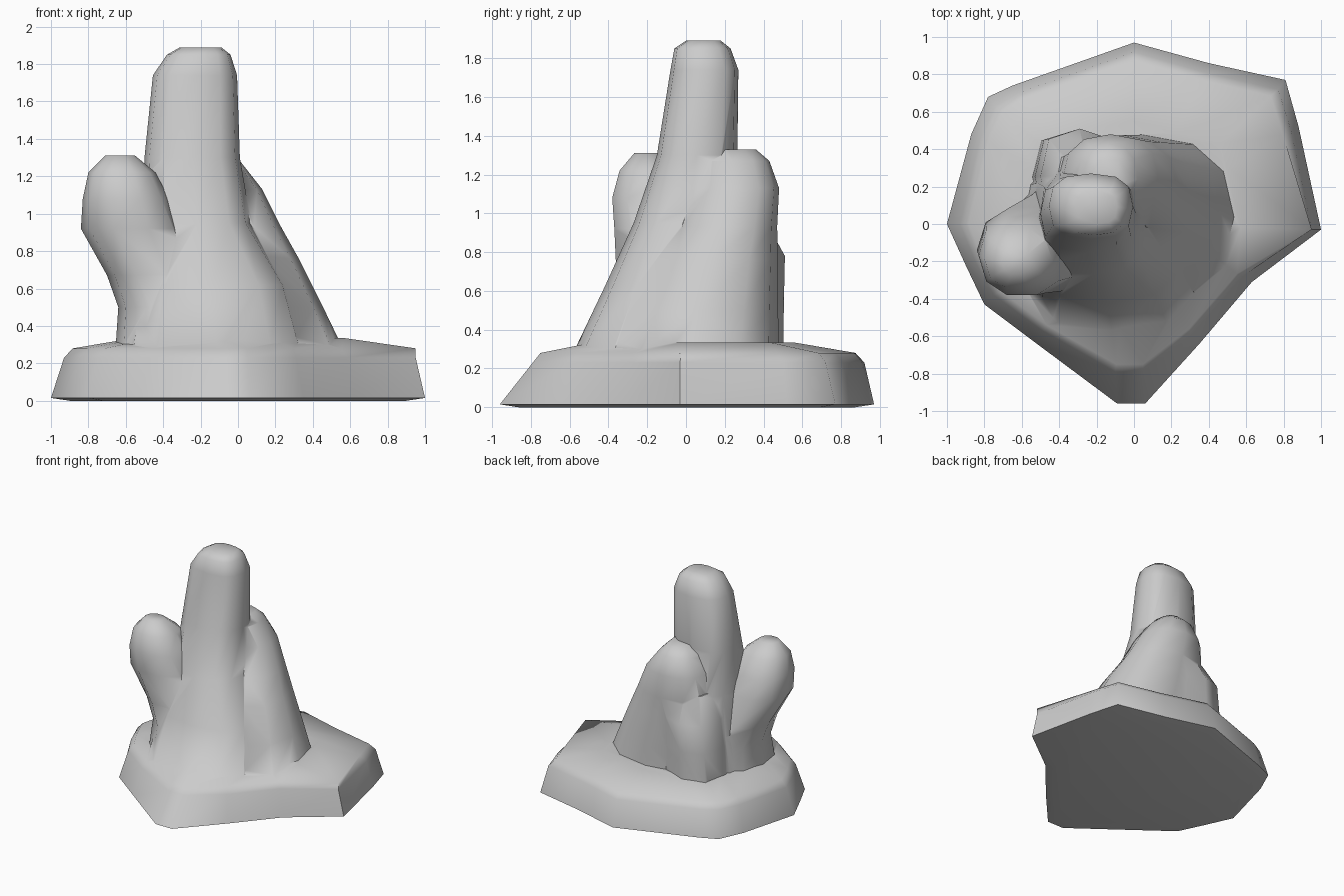
import bpy, bmesh, math

if "Cube" in bpy.data.objects:
    bpy.data.objects.remove(bpy.data.objects["Cube"])


def smooth(ob, angle):
    bpy.ops.object.select_all(action='DESELECT')
    ob.select_set(True)
    bpy.context.view_layer.objects.active = ob
    bpy.ops.object.shade_smooth_by_angle(angle=math.radians(angle))


def skin(name, rings):
    """Closed solid lofted through matching rings of points."""
    bm = bmesh.new()
    loops = [[bm.verts.new(p) for p in ring] for ring in rings]
    n = len(loops[0])
    for a, b in zip(loops, loops[1:]):
        for i in range(n):
            j = (i + 1) % n
            bm.faces.new((a[i], a[j], b[j], b[i]))
    bm.faces.new(loops[-1])
    bm.faces.new(loops[0][::-1])
    bmesh.ops.recalc_face_normals(bm, faces=bm.faces)
    me = bpy.data.meshes.new(name)
    bm.to_mesh(me)
    bm.free()
    ob = bpy.data.objects.new(name, me)
    bpy.context.collection.objects.link(ob)
    return ob


def boulder(name, sections, sides=12, power=0.8):
    """Loft rounded-box sections given as (z, x0, x1, y0, y1)."""
    rings = []
    for z, x0, x1, y0, y1 in sections:
        ring = []
        for i in range(sides):
            t = 2 * math.pi * i / sides
            c, s = math.cos(t), math.sin(t)
            px = math.copysign(abs(c) ** power, c)
            py = math.copysign(abs(s) ** power, s)
            ring.append(((x0 + x1) / 2 + px * (x1 - x0) / 2,
                         (y0 + y1) / 2 + py * (y1 - y0) / 2, z))
        rings.append(ring)
    return skin(name, rings)


# Base slab: irregular plinth with a nearly flat underside
foot = [(-1, 0), (-.9, -.22), (-.8, -.43), (-.52, -.64), (-.09, -.96), (.06, -.96),
        (.35, -.64), (.63, -.31), (1, -.03), (.88, .52), (.81, .77), (.4, .86),
        (0, .97), (-.65, .74), (-.78, .68), (-.87, .48)]
rim = [(-.93, 0), (-.85, -.2), (-.75, -.38), (-.49, -.57), (-.1, -.79), (.05, -.79),
       (.31, -.59), (.58, -.28), (.95, -.03), (.84, .5), (.77, .72), (.38, .81),
       (0, .92), (-.62, .7), (-.74, .63), (-.82, .46)]
rings = [[(x * .9, y * .9, 0) for x, y in foot],
         [(x, y, .015) for x, y in foot], [(x, y, .23) for x, y in rim]]
for s, z in ((.95, .28), (.6, .335)):
    rings.append([(x * (1 if x > .9 and s > .9 else s), y * s, z) for x, y in rim])
base = skin("rock_on_base", rings)

# Rock masses: tall spire, right shoulder, left knob, low back boulder
parts = [
    boulder("spire", [
        (.2, -.62, .4, -.62, .42), (.62, -.56, .28, -.42, .38), (.95, -.51, .07, -.27, .32),
        (1.3, -.5, .01, -.15, .265), (1.74, -.455, -.005, -.08, .27),
        (1.85, -.38, -.04, -.06, .23), (1.89, -.31, -.09, 0, .18)], power=.75),
    boulder("shoulder", [
        (.2, -.46, .6, -.47, .48), (.5, -.45, .455, -.32, .475), (.76, -.44, .325, -.2, .475),
        (.93, -.42, .23, -.05, .47), (1.13, -.38, .13, .02, .48),
        (1.27, -.3, .02, .05, .43), (1.33, -.22, -.04, .08, .36)], power=.85),
    boulder("knob", [
        (.2, -.66, -.15, -.45, .25), (.5, -.64, -.18, -.38, .22), (.67, -.7, -.22, -.37, .17),
        (.92, -.84, -.3, -.38, .1), (1.08, -.83, -.37, -.39, .05),
        (1.22, -.8, -.44, -.35, -.02), (1.31, -.71, -.55, -.27, -.13)], sides=10, power=.9),
    boulder("back_boulder", [
        (.2, -.55, -.08, .0, .5), (.55, -.53, -.08, .0, .505),
        (.78, -.5, -.08, .0, .51), (.98, -.42, -.12, .0, .4)], sides=8, power=.7),
]

# Fuse everything into a single rock
for part in parts:
    mod = base.modifiers.new("join", 'BOOLEAN')
    mod.operation = 'UNION'
    mod.solver = 'EXACT'
    mod.object = part
merged = bpy.data.meshes.new_from_object(
    base.evaluated_get(bpy.context.evaluated_depsgraph_get()))
base.modifiers.clear()
base.data = merged
for part in parts:
    bpy.data.objects.remove(part)
smooth(base, 60)
